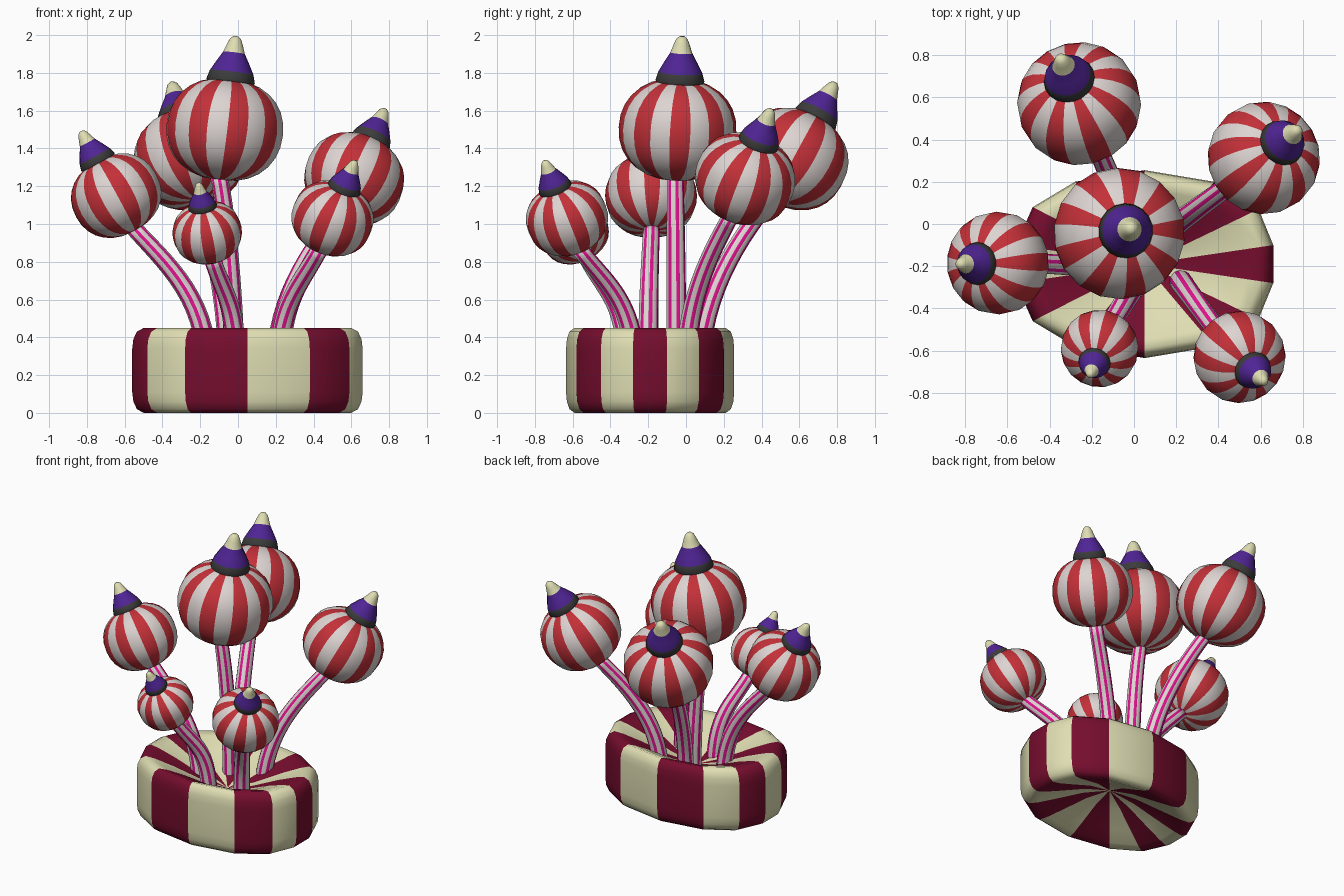
import bpy
import math
from mathutils import Vector, Matrix

if "Cube" in bpy.data.objects:
    bpy.data.objects.remove(bpy.data.objects["Cube"])


def mat(name, rgb):
    m = bpy.data.materials.new(name)
    m.diffuse_color = (*rgb, 1)
    m.use_nodes = True
    m.node_tree.nodes["Principled BSDF"].inputs["Base Color"].default_value = m.diffuse_color
    return m


RED = mat("candy red", (0.55, 0.03, 0.04))
WHITE = mat("soft white", (0.72, 0.66, 0.64))
CREAM = mat("cream", (0.74, 0.73, 0.45))
MAROON = mat("maroon", (0.18, 0.004, 0.027))
PURPLE = mat("purple", (0.08, 0.018, 0.30))
BLACK = mat("charcoal", (0.045, 0.045, 0.045))
PINK = mat("magenta", (0.75, 0.006, 0.28))


def loft(name, rings, mats, rule, caps=True, matrix=None):
    """Skin a list of closed rings; rule(ring, side) gives the material index."""
    n = len(rings[0])
    verts = [p for r in rings for p in r]
    faces, ids = [], []
    for i in range(len(rings) - 1):
        for j in range(n):
            k = (j + 1) % n
            faces.append((i * n + j, i * n + k, (i + 1) * n + k, (i + 1) * n + j))
            ids.append(rule(i, j))
    if caps:
        last = (len(rings) - 1) * n
        faces += [tuple(range(n))[::-1], tuple(range(last, last + n))]
        ids += [rule(0, 0), rule(len(rings) - 2, 0)]
    me = bpy.data.meshes.new(name)
    me.from_pydata(verts, [], faces)
    for m in mats:
        me.materials.append(m)
    for p, i in zip(me.polygons, ids):
        p.material_index = i
        p.use_smooth = True
    me.update()
    ob = bpy.data.objects.new(name, me)
    bpy.context.collection.objects.link(ob)
    if matrix:
        ob.matrix_world = matrix
    return ob


def lathe(profile, sides):
    return [[(r * math.cos(2 * math.pi * j / sides), r * math.sin(2 * math.pi * j / sides), z)
             for j in range(sides)] for r, z in profile]


# Striped oval cushion base, dished above and below
half = [(.66, .09), (.59, .26), (.38, .39), (.05, .445), (-.28, .39), (-.48, .27), (-.56, .09)]
outline = half + [(x, -y) for x, y in reversed(half)]
BX, BY = 0.05, -0.19
section = [(.02, .17), (.3, .13), (.6, .06), (.8, .015), (.9, 0), (.96, .02), (.99, .06), (1, .11),
           (1, .34), (.99, .39), (.96, .43), (.9, .45), (.8, .435), (.6, .39), (.3, .31), (.02, .26)]
base_rings = [[(BX + (x - BX) * s, BY + y * s, z) for x, y in outline] for s, z in section]
loft("cushion_base", base_rings, [CREAM, MAROON], lambda i, j: j % 2)


# Curved stem with lengthwise stripes
def stem(name, foot, end):
    foot = Vector(foot)
    horiz = (end.xy - foot).length
    p0 = Vector((*foot, .2))
    p1 = Vector((*foot, .6))
    p2 = Vector((*((end.xy + foot) / 2), end.z - max(.2, .54 * horiz)))
    rings = []
    steps, stripes = 14, 7
    for i in range(steps + 1):
        t = i / steps
        u = 1 - t
        c = u**3 * p0 + 3 * u * u * t * p1 + 3 * u * t * t * p2 + t**3 * end
        d = (u * u * (p1 - p0) + 2 * u * t * (p2 - p1) + t * t * (end - p2)).normalized()
        b = d.cross(Vector((1, 0, 0))).normalized()
        a = b.cross(d)
        r = .056 - .011 * t
        ring = []
        for j in range(2 * stripes):
            w = 2 * math.pi * (j // 2 + (.42 if j % 2 else 0)) / stripes
            ring.append(c + r * (math.cos(w) * a + math.sin(w) * b))
        rings.append(ring)
    loft(name, rings, [PINK, WHITE], lambda i, j: j % 2)


# Squashed striped ball and pointed cap, drawn at scale 1 along local z
ball_profile = []
for i in range(15):
    a = math.radians(-87 + 174 * i / 14)
    ball_profile.append((.312 * math.cos(a) ** .88,
                         .27 * math.copysign(abs(math.sin(a)) ** .92, a)))
cap_profile = [(.08, .235), (.122, .245), (.13, .26), (.117, .305), (.09, .355), (.058, .41),
               (.042, .455), (.03, .483), (.014, .498)]
cap_colours = [0, 0, 0, 1, 1, 2, 2, 2]


def candy(name, centre, tip, scale, foot):
    centre, tip = Vector(centre), Vector(tip)
    axis = (tip - centre).normalized()
    m = (Matrix.Translation(centre) @ axis.to_track_quat('Z', 'Y').to_matrix().to_4x4()
         @ Matrix.Scale(scale, 4))
    loft(name + "_ball", lathe(ball_profile, 18), [RED, WHITE], lambda i, j: j % 2, matrix=m)
    loft(name + "_cap", lathe(cap_profile, 18), [BLACK, PURPLE, CREAM],
         lambda i, j: cap_colours[i], matrix=m)
    stem(name + "_stem", foot, centre - axis * .25 * scale)


# Six candies: centre, cap tip, size, stem foot
candy("middle", (-.07, -.045, 1.5), (-.01, -.02, 2.0), 1.0, (-.02, -.05))
candy("back", (-.26, .57, 1.345), (-.35, .79, 1.75), .94, (-.05, .07))
candy("right", (.615, .313, 1.24), (.78, .45, 1.61), .855, (.2, .0))
candy("left", (-.645, -.185, 1.15), (-.83, -.19, 1.49), .78, (-.16, -.2))
candy("front", (-.163, -.59, .955), (-.21, -.72, 1.22), .59, (-.01, -.31))
candy("front_right", (.5, -.63, 1.03), (.62, -.75, 1.335), .70, (.22, -.27))
